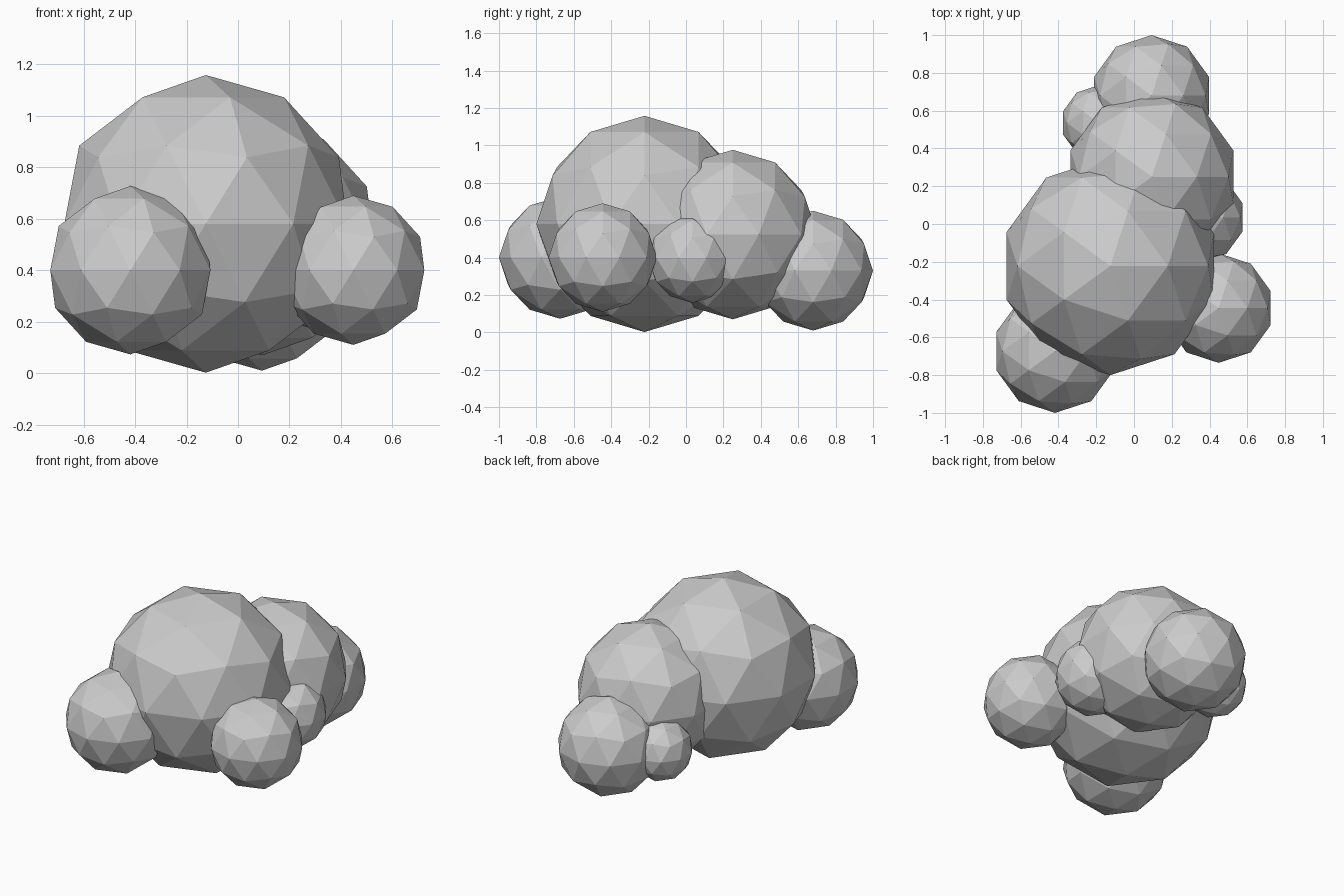
import bpy

if "Cube" in bpy.data.objects:
    bpy.data.objects.remove(bpy.data.objects["Cube"])

# name, centre, radius of each faceted puff
PUFFS = [
    ("main_puff", (-0.125, -0.222, 0.58), 0.578),
    ("rear_puff", (0.095, 0.25, 0.523), 0.453),
    ("back_end_puff", (0.093, 0.68, 0.33), 0.32),
    ("small_left_puff", (-0.185, 0.535, 0.32), 0.20),
    ("front_left_puff", (-0.418, -0.673, 0.40), 0.327),
    ("front_right_puff", (0.448, -0.445, 0.40), 0.29),
    ("small_right_puff", (0.347, 0.035, 0.398), 0.24),
]


def puff(name, centre, radius):
    bpy.ops.mesh.primitive_ico_sphere_add(subdivisions=2, radius=radius, location=centre)
    ob = bpy.context.object
    ob.name = name
    bpy.ops.object.shade_flat()


for item in PUFFS:
    puff(*item)
